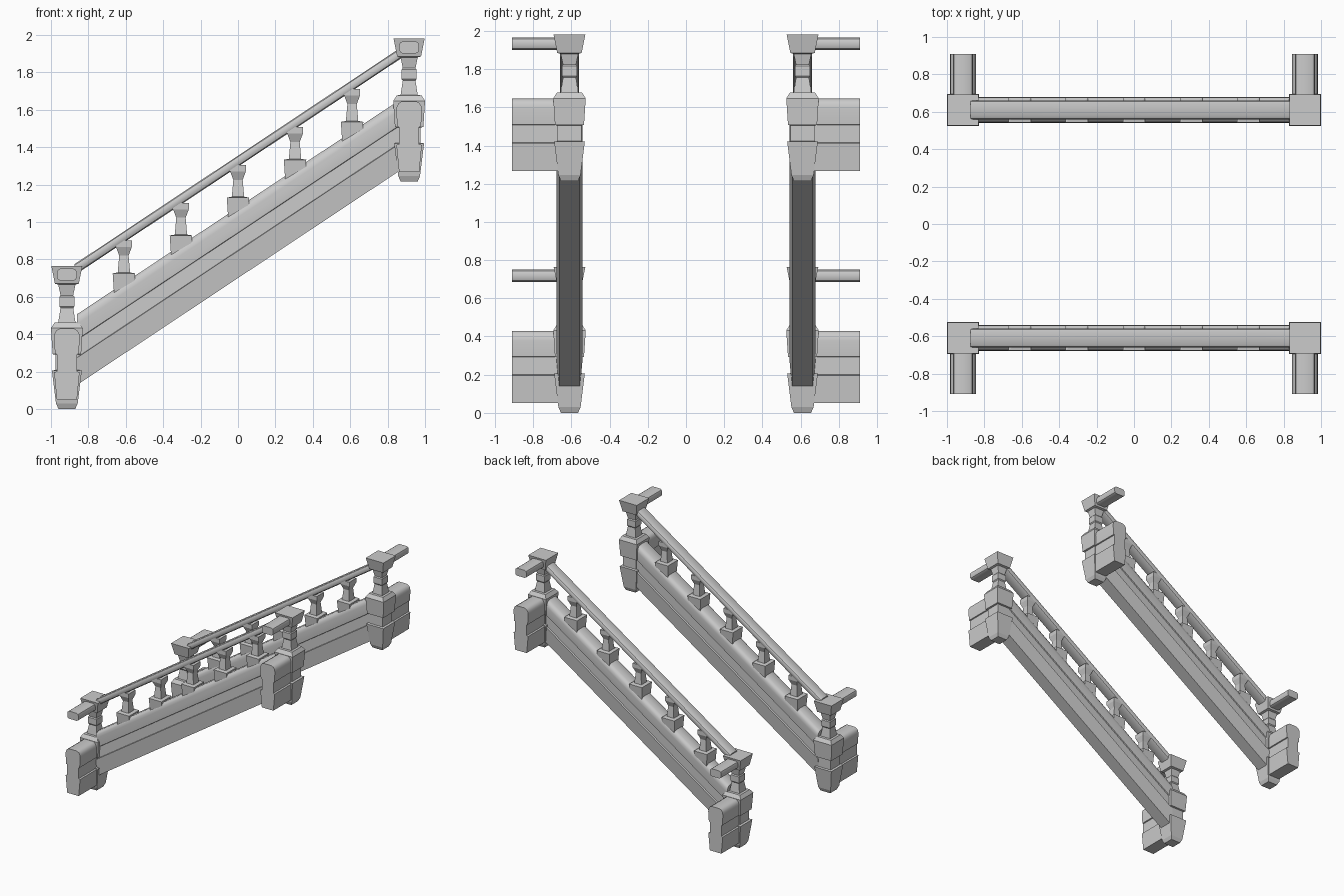
import bpy, bmesh, math

if "Cube" in bpy.data.objects:
    bpy.data.objects.remove(bpy.data.objects["Cube"])

YC = 0.61          # centre line of one railing
XP = 0.915         # post position
RISE = 1.215       # height difference between the posts
SLOPE = RISE / (2 * XP)


def finish(name, bm, smooth=False):
    """Turn a bmesh into an object mirrored to the other side of the stair."""
    bmesh.ops.recalc_face_normals(bm, faces=bm.faces)
    mesh = bpy.data.meshes.new(name)
    bm.to_mesh(mesh)
    bm.free()
    ob = bpy.data.objects.new(name, mesh)
    bpy.context.collection.objects.link(ob)
    if smooth:
        bpy.ops.object.select_all(action='DESELECT')
        ob.select_set(True)
        bpy.context.view_layer.objects.active = ob
        bpy.ops.object.shade_smooth_by_angle(angle=math.radians(35))
    mod = ob.modifiers.new("Mirror", 'MIRROR')
    mod.use_axis = (False, True, False)
    mod.use_bisect_axis = (False, False, False)
    mod.use_mirror_merge = False
    return ob


def loft(name, rings, smooth=False):
    """Bridge successive vertex rings and cap both ends."""
    bm = bmesh.new()
    vr = [[bm.verts.new(p) for p in r] for r in rings]
    n = len(vr[0])
    for a, b in zip(vr, vr[1:]):
        for i in range(n):
            j = (i + 1) % n
            bm.faces.new((a[i], a[j], b[j], b[i]))
    bm.faces.new(vr[0])
    bm.faces.new(vr[-1])
    return finish(name, bm, smooth)


def square_stack(name, x, z0, profile, ky=1.0):
    """Square turned piece from (half width, height) pairs."""
    corners = [(-1, -1), (1, -1), (1, 1), (-1, 1)]
    return loft(name, [[(x + sx * w, YC + sy * w * ky, z0 + z) for sx, sy in corners]
                       for w, z in profile])


def sloped(name, section, x0, x1, zmid):
    """Sweep a section along the slope; zmid is its height at x = 0."""
    return loft(name, [[(x, YC + u, zmid + SLOPE * x + v) for u, v in section]
                       for x in (x0, x1)], True)


def stub(name, section, x, z):
    """Sweep a section outwards along y from a post."""
    return loft(name, [[(x + u, y, z + v) for u, v in section]
                       for y in (YC, 0.91)], True)


# Wall section: tapered foot, recessed band, rounded coping
half = [(0.054, 0.0), (0.068, 0.145), (0.054, 0.148), (0.054, 0.24),
        (0.063, 0.243), (0.069, 0.325), (0.066, 0.35), (0.056, 0.368), (0.038, 0.378)]
wall = half + [(-u, v) for u, v in reversed(half)]

# Handrail section: flattened rounded bar
ht = [(0.053, 0.013), (0.048, 0.025), (0.036, 0.032)]
top = ht + [(-u, v) for u, v in reversed(ht)]
rail = top + [(-u, -v) for u, v in top]
rail_thin = [(u * 0.95, v * 0.92) for u, v in rail]

# Post profile: lower block, recess, upper block, turned neck, flared cap
post = [(0.045, 0.0), (0.058, 0.03), (0.08, 0.205), (0.062, 0.208), (0.062, 0.29),
        (0.076, 0.293), (0.085, 0.432), (0.066, 0.462), (0.046, 0.463),
        (0.034, 0.54), (0.04, 0.548), (0.04, 0.60), (0.034, 0.608),
        (0.046, 0.665), (0.064, 0.67), (0.083, 0.765)]

# Posts with wall and rail stubs leading outwards
for label, x, z in (("lower", -XP, 0.0), ("upper", XP, RISE)):
    square_stack(label + "_post", x, z, post)
    stub(label + "_wall_stub", wall, x, z + 0.052)
    stub(label + "_rail_stub", rail, x, z + 0.718)

# Sloping wall and handrail
sloped("sloping_wall", wall, -0.862, 0.862, 0.70)
sloped("handrail", rail_thin, -0.875, 0.875, 1.325)

# Balusters
baluster = [(0.05, -0.10), (0.06, 0.05), (0.033, 0.055), (0.025, 0.145),
            (0.042, 0.19), (0.042, 0.225)]
for k in range(-2, 3):
    x = 0.305 * k
    square_stack("baluster_%d" % (k + 3), x, 1.08 + SLOPE * x, baluster, 1.12)
